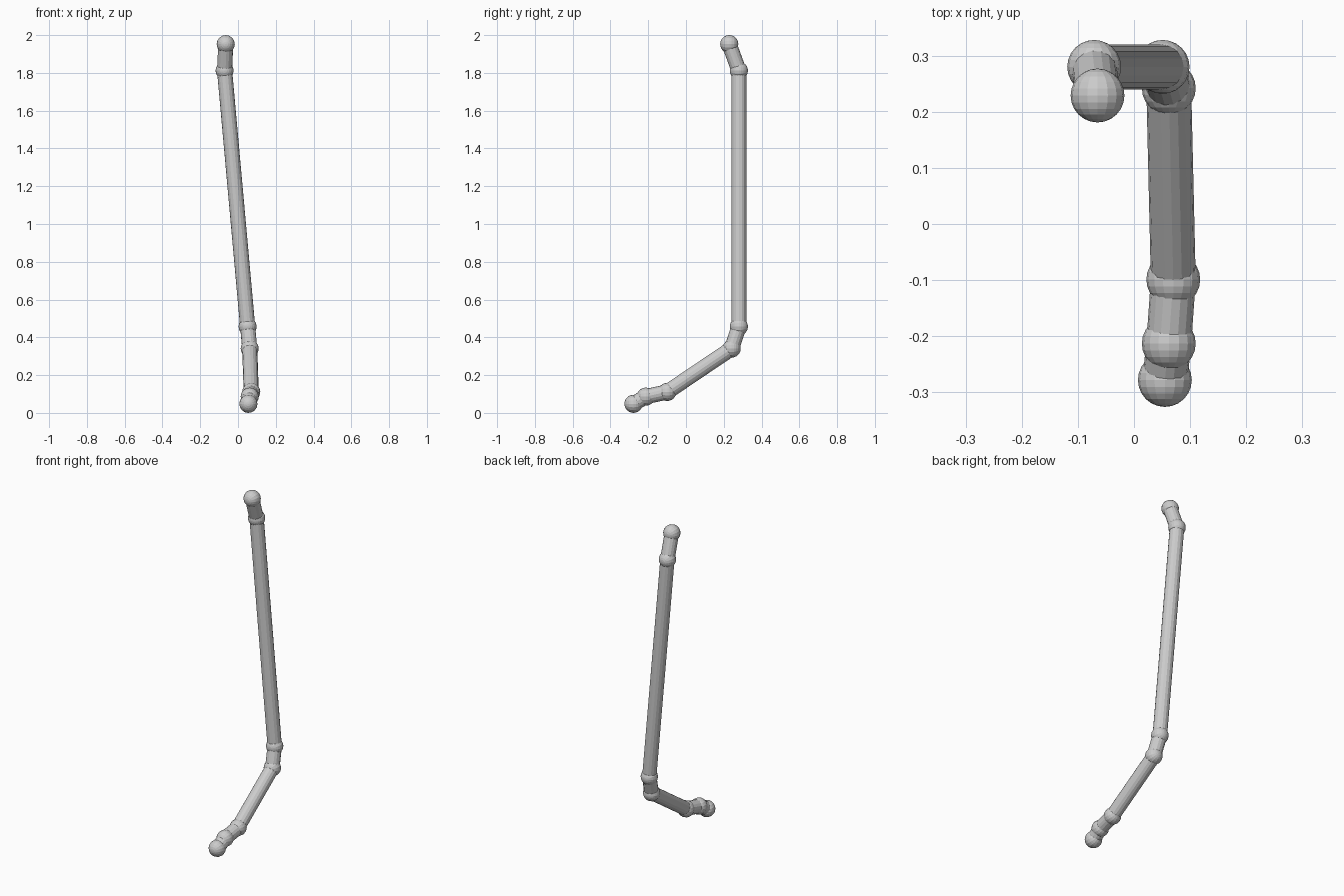
import bpy
import math
from mathutils import Vector

if "Cube" in bpy.data.objects:
    bpy.data.objects.remove(bpy.data.objects["Cube"])

BALL_R, TUBE_R = 0.048, 0.04

# joint centres from the top of the bent rod down to its foot
joints = [Vector(p) for p in (
    (-0.065, 0.229, 1.952),
    (-0.071, 0.280, 1.812),
    (0.051, 0.280, 0.457),
    (0.062, 0.242, 0.341),
    (0.070, -0.099, 0.111),
    (0.062, -0.213, 0.086),
    (0.055, -0.278, 0.048),
)]


def ball(name, centre):
    bpy.ops.mesh.primitive_uv_sphere_add(
        segments=16, ring_count=12, radius=BALL_R,
        location=centre, rotation=(math.pi / 2, 0, 0))
    bpy.context.object.name = name


def tube(name, a, b):
    d = b - a
    bpy.ops.mesh.primitive_cylinder_add(
        vertices=16, radius=TUBE_R, depth=d.length, location=(a + b) / 2,
        rotation=d.to_track_quat('Z', 'Y').to_euler())
    bpy.context.object.name = name


# round joints
for i, p in enumerate(joints):
    ball(f"joint_{i + 1}", p)

# straight tubes between neighbouring joints
for i, (a, b) in enumerate(zip(joints, joints[1:])):
    tube(f"tube_{i + 1}", a, b)
